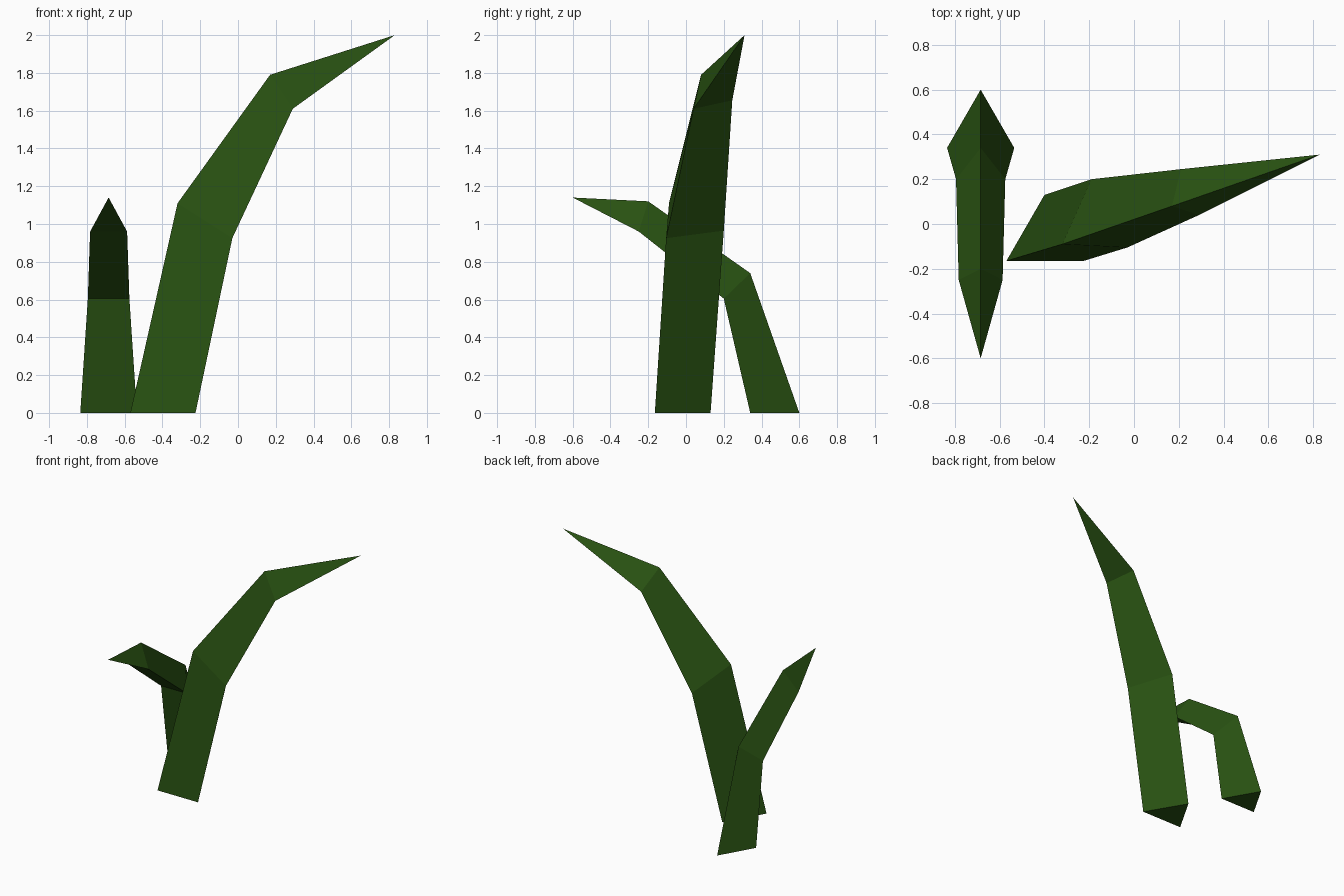
import bpy, bmesh

default = bpy.data.objects.get("Cube")
if default:
    bpy.data.objects.remove(default, do_unlink=True)

# Single leaf colour
green = bpy.data.materials.new("leaf_green")
green.use_nodes = True
colour = (0.022, 0.085, 0.006, 1)
green.diffuse_color = colour
bsdf = green.node_tree.nodes["Principled BSDF"]
bsdf.inputs["Base Color"].default_value = colour
bsdf.inputs["Roughness"].default_value = 0.9


def blade(name, sections, tip):
    """Loft triangular sections into a closed blade ending in a point."""
    bm = bmesh.new()
    rings = [[bm.verts.new(p) for p in section] for section in sections]
    point = bm.verts.new(tip)
    bm.faces.new(rings[0])
    for low, high in zip(rings, rings[1:]):
        for i in range(3):
            j = (i + 1) % 3
            bm.faces.new((low[i], low[j], high[j], high[i]))
    for i in range(3):
        bm.faces.new((rings[-1][i], rings[-1][(i + 1) % 3], point))
    bmesh.ops.recalc_face_normals(bm, faces=bm.faces)
    mesh = bpy.data.meshes.new(name)
    bm.to_mesh(mesh)
    bm.free()
    mesh.materials.append(green)
    obj = bpy.data.objects.new(name, mesh)
    bpy.context.collection.objects.link(obj)
    return obj


def ridge_section(half_width, edge_y, edge_z, ridge_y, ridge_z, x=-0.685):
    """Symmetric section: two side edges and a central ridge."""
    return [(x - half_width, edge_y, edge_z),
            (x + half_width, edge_y, edge_z),
            (x, ridge_y, ridge_z)]


# Short blade, bending over towards the front
blade("short_grass_blade", [
    ridge_section(0.15, 0.34, 0, 0.60, 0),
    ridge_section(0.11, 0.20, 0.605, 0.34, 0.74),
    ridge_section(0.098, -0.25, 0.96, -0.20, 1.12),
], (-0.685, -0.60, 1.14))

# Tall blade, twisting as it leans to the left
blade("tall_grass_blade", [
    [(-0.57, -0.165, 0), (-0.225, -0.165, 0), (-0.40, 0.13, 0)],
    [(-0.32, -0.09, 1.11), (-0.03, -0.105, 0.925), (-0.19, 0.20, 0.965)],
    [(0.17, 0.08, 1.79), (0.29, 0.04, 1.61), (0.21, 0.245, 1.655)],
], (0.83, 0.31, 2.0))
